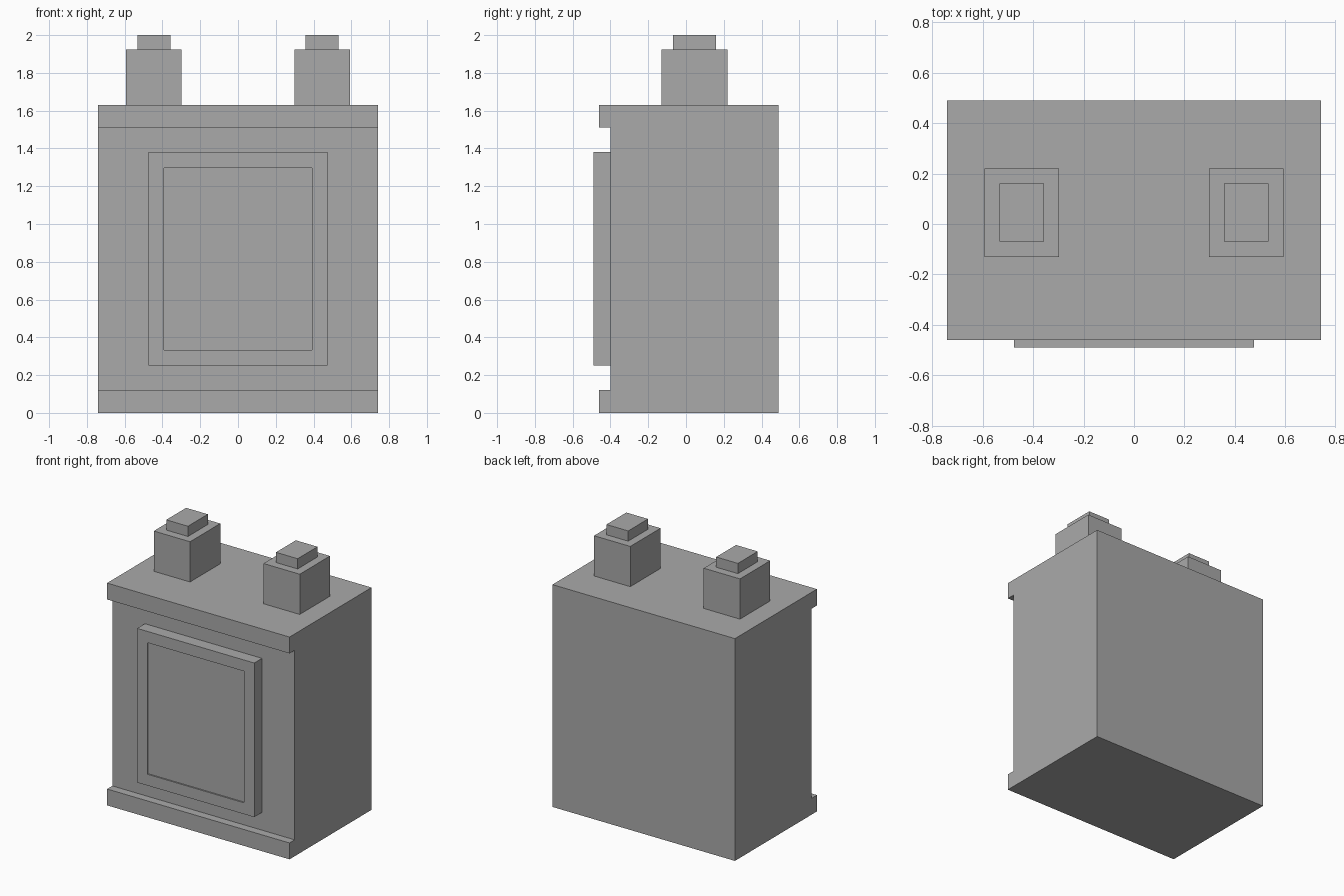
import bpy, bmesh

if "Cube" in bpy.data.objects:
    bpy.data.objects.remove(bpy.data.objects["Cube"])

grey = bpy.data.materials.new("plain grey")
grey.diffuse_color = (0.4, 0.4, 0.4, 1)
grey.use_nodes = True
grey.node_tree.nodes["Principled BSDF"].inputs["Base Color"].default_value = grey.diffuse_color


def finish(bm, name):
    bmesh.ops.recalc_face_normals(bm, faces=bm.faces)
    mesh = bpy.data.meshes.new(name)
    bm.to_mesh(mesh)
    bm.free()
    mesh.materials.append(grey)
    obj = bpy.data.objects.new(name, mesh)
    bpy.context.collection.objects.link(obj)
    return obj


def extrude_profile(name, profile, x0, x1):
    """Side outline of (y, z) points, extruded along x."""
    bm = bmesh.new()
    face = bm.faces.new([bm.verts.new((x0, y, z)) for y, z in profile])
    new = bmesh.ops.extrude_face_region(bm, geom=[face])["geom"]
    verts = [v for v in new if isinstance(v, bmesh.types.BMVert)]
    bmesh.ops.translate(bm, verts=verts, vec=(x1 - x0, 0, 0))
    return finish(bm, name)


def box_mesh(x0, x1, y0, y1, z0, z1):
    bm = bmesh.new()
    bmesh.ops.create_cube(bm, size=1)
    for v in bm.verts:
        v.co = (x1 if v.co.x > 0 else x0, y1 if v.co.y > 0 else y0,
                z1 if v.co.z > 0 else z0)
    return bm


# Case with a top and a bottom lip along the front
extrude_profile("case", [
    (0.49, 0), (0.49, 1.63), (-0.46, 1.63), (-0.46, 1.51),
    (-0.40, 1.51), (-0.40, 0.12), (-0.46, 0.12), (-0.46, 0)], -0.74, 0.74)

# Raised front panel with a shallow recess
bm = box_mesh(-0.475, 0.475, -0.49, -0.40, 0.25, 1.38)
front = min(bm.faces, key=lambda f: f.calc_center_median().y)
bmesh.ops.inset_region(bm, faces=[front], thickness=0.117)
new = bmesh.ops.extrude_face_region(bm, geom=[front])["geom"]
verts = [v for v in new if isinstance(v, bmesh.types.BMVert)]
bmesh.ops.translate(bm, verts=verts, vec=(0, 0.01, 0))
if front.is_valid:
    bmesh.ops.delete(bm, geom=[front], context="FACES_ONLY")
finish(bm, "front_panel")

# Two stepped terminals on top
for side, x in (("left", -0.445), ("right", 0.445)):
    finish(box_mesh(x - 0.147, x + 0.147, -0.13, 0.22, 1.63, 1.925),
           side + "_terminal_base")
    finish(box_mesh(x - 0.088, x + 0.088, -0.07, 0.16, 1.925, 2.0),
           side + "_terminal_cap")
